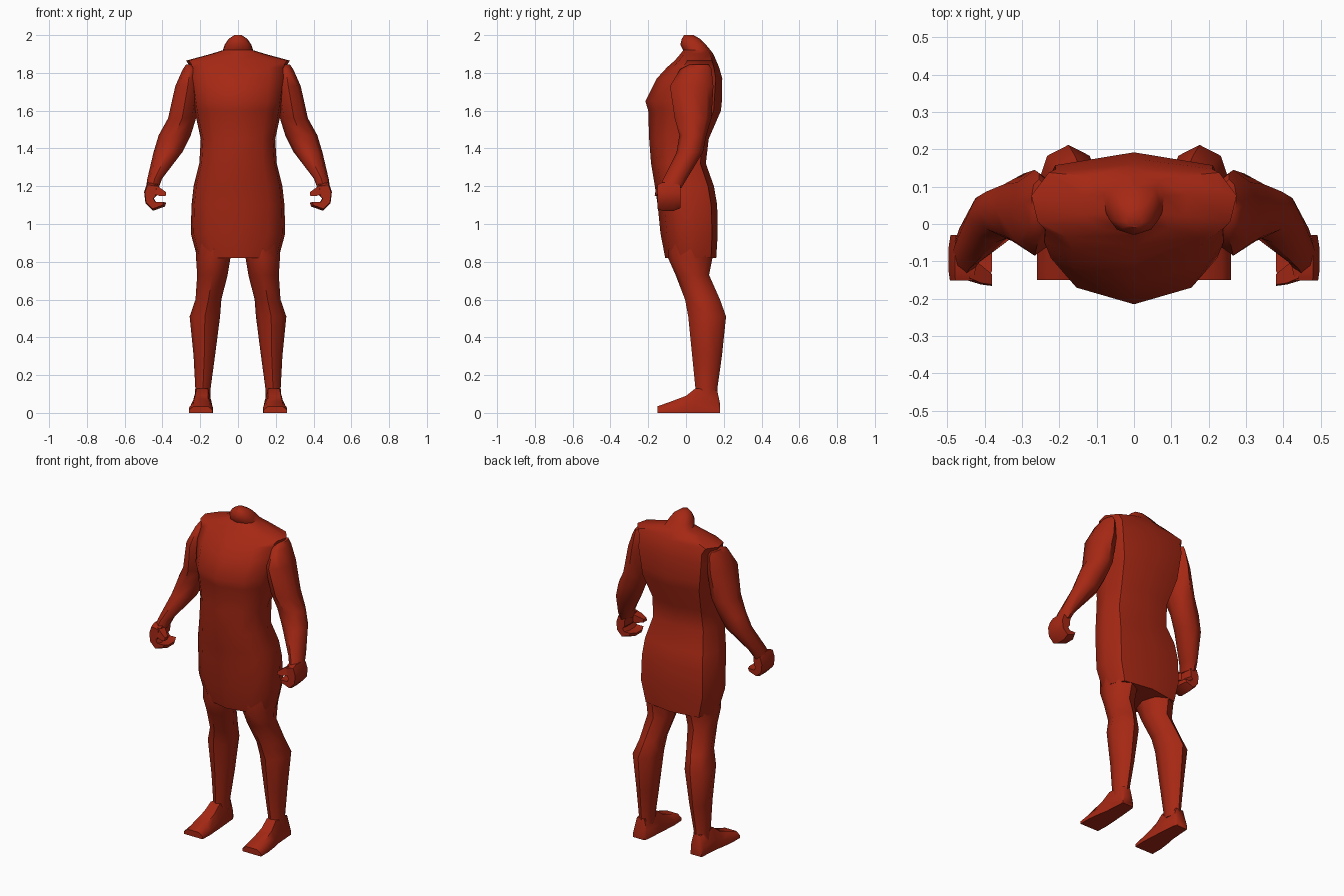
import bpy, bmesh, math

red = bpy.data.materials.new("brick red")
red.diffuse_color = (0.38, 0.021, 0.007, 1)


def finish(bm, name, angle=50):
    bmesh.ops.recalc_face_normals(bm, faces=bm.faces)
    mesh = bpy.data.meshes.new(name)
    bm.to_mesh(mesh)
    bm.free()
    mesh.materials.append(red)
    ob = bpy.data.objects.new(name, mesh)
    bpy.context.collection.objects.link(ob)
    bpy.ops.object.select_all(action='DESELECT')
    bpy.context.view_layer.objects.active = ob
    ob.select_set(True)
    bpy.ops.object.shade_smooth_by_angle(angle=math.radians(angle))
    return ob


def loft(name, rings, side=1, angle=50):
    """Skin a list of closed rings and cap both ends."""
    bm = bmesh.new()
    loops = [[bm.verts.new((x * side, y, z)) for x, y, z in r] for r in rings]
    for a, b in zip(loops, loops[1:]):
        n = len(a)
        for i in range(n):
            bm.faces.new((a[i], a[(i + 1) % n], b[(i + 1) % n], b[i]))
    bm.faces.new(loops[0])
    bm.faces.new(loops[-1])
    return finish(bm, name, angle)


def body_ring(z, w, front, back):
    """Body section: pointed breast, broad sides, flatter back."""
    half = [(0, 0), (.65, .11), (.94, .305), (1, .62), (.83, .9), (0, 1)]
    pts = [(w * u, front + (back - front) * t, z) for u, t in half]
    return pts + [(-x, y, h) for x, y, h in reversed(pts[1:-1])]


def limb_ring(z, x0, x1, y0, y1, n=8):
    """Level oval between the given inner/outer and front/back limits."""
    ring = []
    for i in range(n):
        a = 2 * math.pi * i / n
        ring.append(((x0 + x1) / 2 + (x1 - x0) / 2 * math.cos(a),
                     (y0 + y1) / 2 + (y1 - y0) / 2 * math.sin(a), z))
    return ring


# Tunic, shoulder flaps and neck stump: z, half width, front, back
torso = [
    (.82, .215, -.11, .16), (.95, .25, -.135, .168), (1.1, .246, -.15, .165),
    (1.2, .235, -.165, .148), (1.32, .205, -.185, .105), (1.45, .197, -.195, .12),
    (1.6, .23, -.20, .185), (1.65, .237, -.215, .19), (1.77, .255, -.155, .192),
    (1.83, .252, -.10, .175), (1.865, .275, -.06, .16), (1.90, .145, -.03, .145),
    (1.92, .08, -.015, .13), (1.95, .07, -.03, .105), (1.98, .05, -.022, .075),
    (2.0, .02, -.01, .04),
]
loft("tunic_torso", [body_ring(*r) for r in torso])

# Leg: z, inner x, outer x, front y, back y
leg = [
    (.92, .03, .225, -.09, .14), (.82, .04, .222, -.095, .14),
    (.73, .055, .216, -.055, .122), (.6, .088, .225, -.005, .18),
    (.51, .095, .256, .012, .212), (.3, .122, .235, .033, .19),
    (.13, .145, .226, .05, .166), (.08, .145, .23, .05, .17),
]

# Arm: z, inner x, outer x, front y, back y
arm = [
    (1.845, .235, .275, .02, .12), (1.82, .215, .292, -.03, .135),
    (1.73, .20, .332, -.085, .145), (1.56, .222, .37, -.06, .135),
    (1.47, .25, .42, -.035, .108), (1.38, .295, .447, -.05, .09),
    (1.24, .402, .48, -.12, .005), (1.19, .42, .488, -.14, -.025),
]

# Foot: y, inner x, outer x, top z, taken from heel to toe
foot = [
    (.18, .158, .232, .05), (.165, .15, .232, .12), (.05, .14, .24, .13),
    (0, .137, .25, .09), (-.08, .132, .26, .06), (-.15, .135, .26, .035),
]


def foot_ring(y, x0, x1, h):
    inset = (x1 - x0) * .2
    return [(x0, y, 0), (x1, y, 0), (x1, y, h * .45),
            (x1 - inset, y, h), (x0 + inset, y, h), (x0, y, h * .45)]


# Curled hand outline (x, z): palm with fingers bent inward
hand = [(.425, 1.21), (.48, 1.22), (.497, 1.17), (.49, 1.11), (.45, 1.07),
        (.388, 1.092), (.38, 1.112), (.432, 1.112), (.445, 1.135), (.43, 1.15)]

for side, word in ((1, "right"), (-1, "left")):
    loft(f"leg_{word}", [limb_ring(*r) for r in leg], side)
    loft(f"arm_{word}", [limb_ring(*r) for r in arm], side)
    loft(f"foot_{word}", [foot_ring(*r) for r in foot], side)

    # Palm and fingers, slightly thinner at the front and rear edges
    rings = []
    for y, s in ((-.152, .85), (-.125, 1), (-.065, 1), (-.03, .8)):
        rings.append([(.47 + (x - .47) * s, y, 1.14 + (z - 1.14) * s)
                      for x, z in hand])
    loft(f"hand_{word}", rings, side, 40)

    # Thumb reaching inward over the fist
    loft(f"thumb_{word}", [
        [(.45, -.15, 1.16), (.45, -.09, 1.16), (.44, -.09, 1.21), (.44, -.145, 1.21)],
        [(.41, -.162, 1.147), (.41, -.11, 1.147), (.41, -.11, 1.19), (.41, -.158, 1.19)],
        [(.38, -.166, 1.15), (.38, -.135, 1.15), (.38, -.135, 1.168), (.38, -.162, 1.168)],
    ], side, 40)
